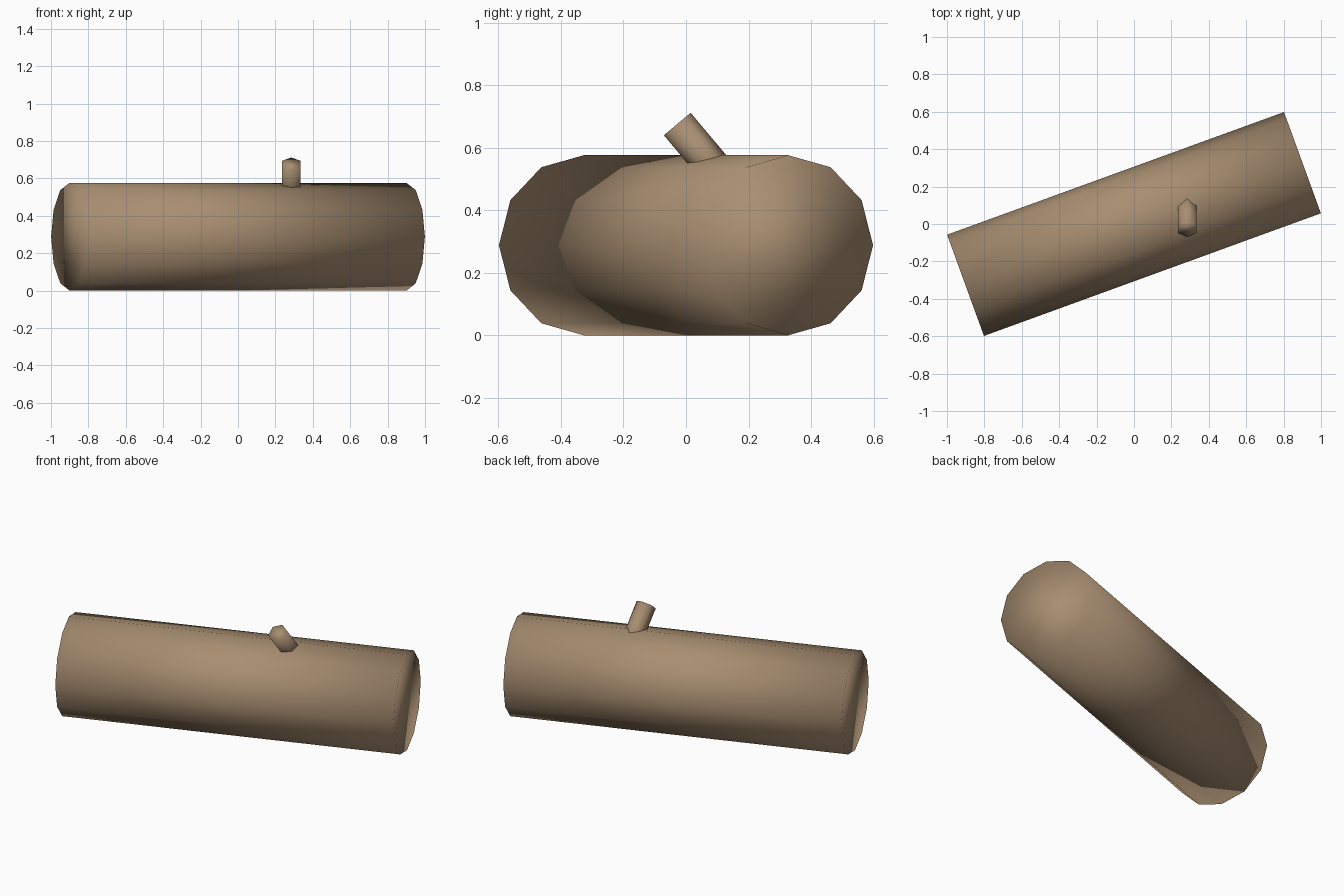
import bpy
from math import radians
from mathutils import Vector, Matrix

cube = bpy.data.objects.get("Cube")
if cube:
    bpy.data.objects.remove(cube, do_unlink=True)

# Single bark colour
bark = bpy.data.materials.new("bark_brown")
bark.use_nodes = True
colour = (0.39, 0.27, 0.165, 1.0)
bark.diffuse_color = colour
bark.node_tree.nodes["Principled BSDF"].inputs["Base Color"].default_value = colour


def rod(name, sides, radius, length, centre, turn):
    """Capped low-poly cylinder, smooth over every edge including the caps."""
    bpy.ops.mesh.primitive_cylinder_add(vertices=sides, radius=radius, depth=length)
    obj = bpy.context.object
    obj.name = name
    obj.matrix_world = Matrix.Translation(centre) @ turn
    obj.data.materials.append(bark)
    bpy.ops.object.shade_smooth()
    return obj


# Lying trunk, swung round the vertical axis
trunk_radius = 0.288
trunk_turn = Matrix.Rotation(radians(20), 4, "Z") @ Matrix.Rotation(radians(90), 4, "Y")
rod("log_trunk", 12, trunk_radius, 1.917, Vector((0, 0, trunk_radius)), trunk_turn)

# Broken branch stub, leaning to the front with its foot sunk in the trunk
stub_length = 0.29
stub_turn = Matrix.Rotation(radians(40), 4, "X")
stub_tip = Vector((0.285, -0.028, 0.676))
stub_axis = stub_turn.to_3x3() @ Vector((0, 0, 1))
rod("branch_stub", 6, 0.056, stub_length, stub_tip - stub_axis * stub_length / 2, stub_turn)
